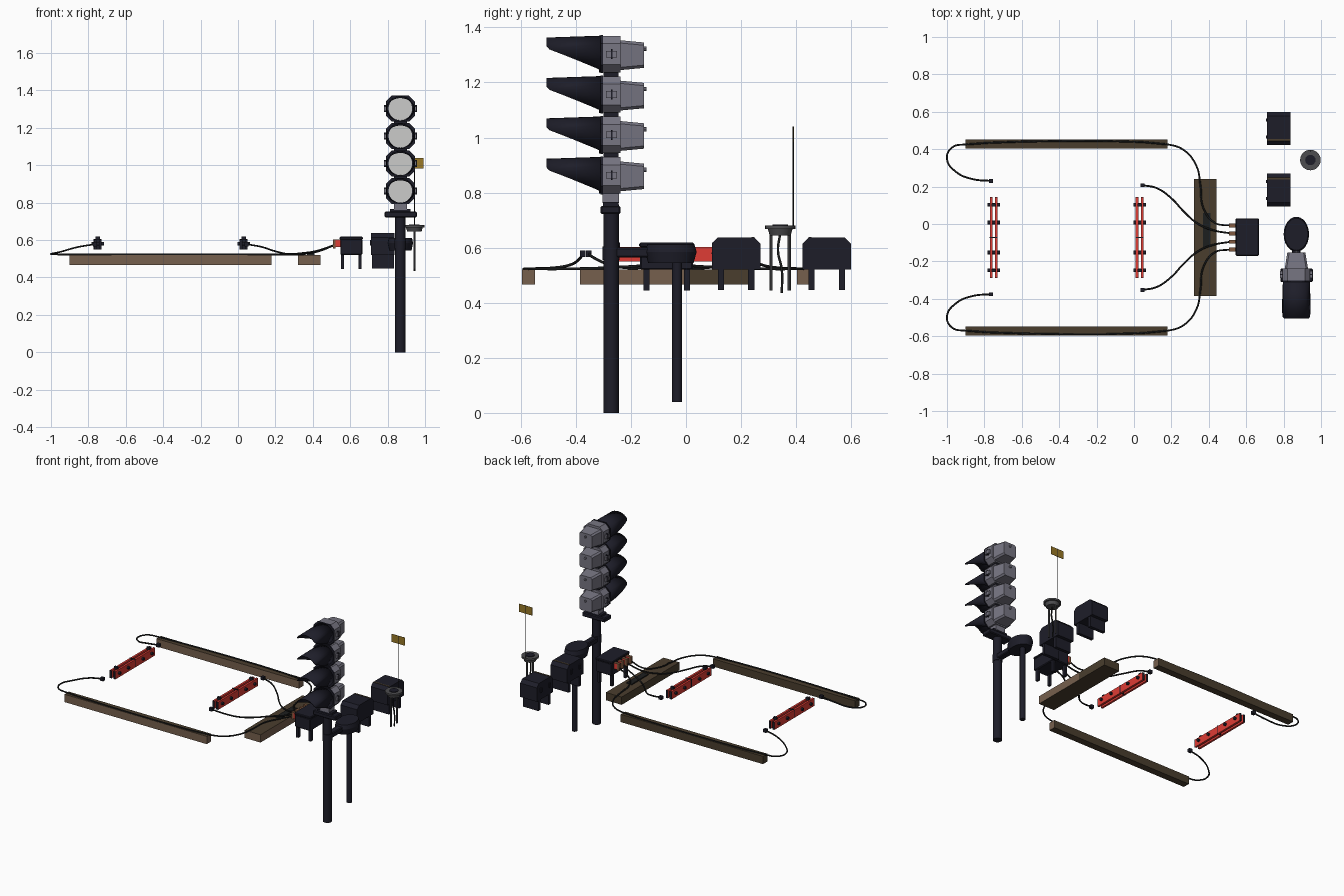
import bpy, bmesh, math
from mathutils import Vector

if "Cube" in bpy.data.objects:
    bpy.data.objects.remove(bpy.data.objects["Cube"])


def mat(name, r, g, b):
    m = bpy.data.materials.new(name)
    m.diffuse_color = (r, g, b, 1)
    m.use_nodes = True
    m.node_tree.nodes["Principled BSDF"].inputs["Base Color"].default_value = m.diffuse_color
    return m


DARK = mat("dark_navy", .0125, .0125, .022)
GREY = mat("housing_grey", .185, .18, .225)
LENS = mat("lens_white", .6, .6, .585)
RED = mat("signal_red", .74, .045, .035)
BROWN = mat("timber_brown", .18, .115, .075)
OLIVE = mat("timber_dark", .068, .048, .027)
BLACK = mat("cable_black", .012, .013, .013)
YELLOW = mat("flag_yellow", .32, .19, .02)
STEEL = mat("steel_dark", .075, .075, .08)
RUST = mat("connector_rust", .22, .10, .05)
MID = -0.0725   # mirror line of the track layout in y


def finish(bm, name, *mats):
    bmesh.ops.recalc_face_normals(bm, faces=bm.faces)
    me = bpy.data.meshes.new(name)
    bm.to_mesh(me)
    bm.free()
    ob = bpy.data.objects.new(name, me)
    bpy.context.collection.objects.link(ob)
    for m in mats:
        me.materials.append(m)
    return ob


def smooth(ob):
    bpy.ops.object.select_all(action='DESELECT')
    ob.select_set(True)
    bpy.context.view_layer.objects.active = ob
    bpy.ops.object.shade_smooth_by_angle(angle=math.radians(40))


def box(name, x, y, z, m, bevel=0, cut_y=None):
    bm = bmesh.new()
    bmesh.ops.create_cube(bm, size=1)
    for v in bm.verts:
        v.co = [a[0] + (c + .5) * (a[1] - a[0]) for a, c in zip((x, y, z), v.co)]
    if bevel:
        bmesh.ops.bevel(bm, geom=list(bm.edges), offset=bevel, segments=1, affect='EDGES')
    if cut_y is not None:
        bmesh.ops.bisect_plane(bm, geom=bm.verts[:] + bm.edges[:] + bm.faces[:],
                               plane_co=(0, cut_y, 0), plane_no=(0, 1, 0))
    return finish(bm, name, m)


def cyl(name, p, q, r, m, n=16, r2=None, sx=1, sy=1):
    p, q = Vector(p), Vector(q)
    bm = bmesh.new()
    bmesh.ops.create_cone(bm, cap_ends=True, segments=n, radius1=r,
                          radius2=r if r2 is None else r2, depth=(q - p).length)
    rot = Vector((0, 0, 1)).rotation_difference(q - p)
    for v in bm.verts:
        v.co = rot @ Vector((v.co.x * sx, v.co.y * sy, v.co.z)) + (p + q) / 2
    ob = finish(bm, name, m)
    smooth(ob)
    return ob


def loft(name, rings, m):
    """Closed solid through equal-length rings of points."""
    bm = bmesh.new()
    vs = [[bm.verts.new(p) for p in r] for r in rings]
    n = len(vs[0])
    for a, b in zip(vs, vs[1:]):
        for i in range(n):
            bm.faces.new((a[i], a[(i + 1) % n], b[(i + 1) % n], b[i]))
    bm.faces.new(vs[0])
    bm.faces.new(vs[-1])
    return finish(bm, name, m)


def cable(name, pts, r=.005):
    cu = bpy.data.curves.new(name, 'CURVE')
    cu.dimensions = '3D'
    cu.bevel_depth, cu.bevel_resolution, cu.resolution_u = r, 1, 6
    cu.use_fill_caps = True
    s = cu.splines.new('BEZIER')
    s.bezier_points.add(len(pts) - 1)
    for b, p in zip(s.bezier_points, pts):
        b.co = p
        b.handle_left_type = b.handle_right_type = 'AUTO'
    ob = bpy.data.objects.new(name, cu)
    bpy.context.collection.objects.link(ob)
    cu.materials.append(BLACK)


def timber(name, x, y, cut_y=None):
    ob = box(name, x, y, (.467, .52), BROWN, 0, cut_y)
    ob.data.materials.append(OLIVE)
    for f in ob.data.polygons:   # weathered top, underside, back and left faces
        f.material_index = int(abs(f.normal.z) > .5 or f.normal.y > .5 or f.normal.x < -.5
                               or (cut_y is not None and f.normal.x > .5 and f.center.y > cut_y))


# Timber beams and mirrored cables
timber("cross_beam", (.32, .44), (-.385, .24), 0)
for s, side in ((1, "back"), (-1, "front")):
    Y = lambda d: MID + s * d
    timber(side + "_beam", (-.9, .18), sorted((Y(.475), Y(.523))))
    cable(side + "_outer_cable", [(x, Y(d), z) for x, d, z in (
        (-.765, .303, .578), (-.86, .312, .562), (-.95, .35, .537), (-1, .42, .526),
        (-.975, .48, .524), (-.9, .498, .523), (.18, .498, .523), (.27, .465, .523),
        (.335, .38, .523), (.355, .28, .525), (.37, .16, .53), (.43, .08, .54), (.52, .064, .575))])
    cable(side + "_inner_cable", [(x, Y(d), z) for x, d, z in (
        (.045, .28, .578), (.12, .265, .565), (.2, .21, .54), (.27, .135, .526),
        (.34, .075, .53), (.42, .04, .542), (.52, .022, .575))])
    for x, d in ((-.765, .303), (.045, .28)):
        box(side + "_cable_plug", (x - .011, x + .011), (Y(d) - .01, Y(d) + .01), (.567, .589), DARK)
    for d in (.064, .022):
        box(side + "_connector", (.507, .522), (Y(d) - .01, Y(d) + .01), (.556, .602), RUST)
        box(side + "_connector_plug", (.515, .55), (Y(d) - .0085, Y(d) + .0085), (.562, .6), RED)
        box(side + "_connector_cap", (.507, .55), (Y(d) - .01, Y(d) + .01), (.6, .604), RUST)

# Cable bundle clamp on the cross beam
box("cable_clamp", (.37, .41), (MID - .05, MID + .13), (.52, .527), BLACK)

# Red paired rails with cross bolts
for cx, side in ((-.75, "left"), (.03, "right")):
    for dx in (-.014, .014):
        box(side + "_red_plate", (cx + dx - .007, cx + dx + .007), (MID - .213, MID + .213), (.55, .603), RED)
        for e in (-.2145, .2145):
            box(side + "_plate_end", (cx + dx - .007, cx + dx + .007),
                (MID + e - .002, MID + e + .002), (.55, .603), DARK)
    for d in (-.175, -.08, .08, .175):
        cyl(side + "_bolt", (cx - .033, MID + d, .58), (cx + .033, MID + d, .58), .01, DARK, 10)
    for d in (-.175, .175):
        box(side + "_bolt_cap", (cx - .012, cx + .012), (MID + d - .008, MID + d + .008), (.6, .618), DARK)
    box(side + "_spacer", (cx - .0215, cx + .0215), (MID - .003, MID + .003), (.55, .607), DARK)

# Controller box on four legs
box("controller_box", (.547, .665), (-.167, .025), (.52, .605), DARK, .005)
box("controller_lid", (.543, .668), (-.17, .03), (.603, .618), DARK, .004)
for x in (.55, .645):
    for y in (-.155, -.008):
        box("controller_leg", (x, x + .016), (y, y + .022), (.445, .525), DARK)

# Two relay boxes with chamfered lids and plate legs
for cy, edge in ((.182, 1), (.511, -1)):
    h = .088
    prof = [(-h, .52), (h, .52), (h, .615), (h - .022, .637), (-h + .022, .637), (-h, .615)]
    loft("relay_box", [[(x, cy + y, z) for y, z in prof] for x in (.712, .838)], DARK)
    for y in (cy - .055, cy + .055):
        box("relay_leg", (.716, .834), (y - .011, y + .011), (.447, .525), DARK)
    for y in (cy - .045, cy + .045):
        box("relay_latch", (.705, .712), (y - .008, y + .008), (.57, .6), DARK)
    y = cy + edge * .061
    box("relay_lid_strip", (.715, .835), (y - .005, y + .005), (.634, .639), OLIVE)

# Signal mast, top bracket and neck
PX, PY = .868, -.272
cyl("signal_mast", (PX, PY, 0), (PX, PY, .757), .028, DARK, 12)
box("mast_bracket", (PX - .085, PX + .088), (-.31, -.238), (.722, .752), DARK, .005)
box("mast_bracket_cap", (PX - .055, PX + .055), (-.302, -.245), (.75, .765), DARK)
box("signal_neck", (PX - .035, PX + .035), (-.303, -.243), (.762, .8), GREY)


def octagon(hw, lo, hi, c, y, z):
    return [(PX + x, y, z + w) for x, w in (
        (-hw + c, lo), (hw - c, lo), (hw, lo + c), (hw, hi - c),
        (hw - c, hi), (-hw + c, hi), (-hw, hi - c), (-hw, lo + c))]


# Four stacked signal lamps
for i in range(4):
    z = .863 + i * .1467
    loft("lamp_body", [octagon(.074, -.066, .066, .028, y, z) for y in (-.303, -.237)], GREY)
    loft("lamp_back", [octagon(.062, -.058, .05, .01, -.237, z),
                       octagon(.048, -.05, .042, .01, -.152, z)], GREY)
    cyl("lamp_knob", (PX, -.155, z + .02), (PX, -.143, z + .02), .008, GREY, 8)
    for s in (-1, 1):
        x = PX + s * .079
        box("lamp_hinge", (x - .008, x + .008), (-.29, -.25), (z - .012, z + .012), GREY)
        box("hinge_pin", (x - .009, x + .009), (-.273, -.267), (z - .018, z + .018), DARK)
    loft("lamp_front_plate", [octagon(.077, -.069, .069, .03, y, z) for y in (-.31, -.302)], DARK)
    cyl("lens", (PX, -.316, z), (PX, -.308, z), .063, LENS, 32)
    if i < 3:
        box("lamp_joint", (PX - .035, PX + .035), (-.3, -.245), (z + .06, z + .09), DARK)
    # Tunnel visor, cut away along the bottom
    bm = bmesh.new()
    rings, N = [], 32
    for k in range(N):
        a = 2 * math.pi * k / N
        sx, sz = math.sin(a) * .072, math.cos(a) * .067
        t = max(0, min(1, (sz + .055) / .085))
        rings.append((bm.verts.new((PX + sx, -.303, z + sz)),
                      bm.verts.new((PX + sx * (1 + .1 * t), -.316 - .19 * t, z + sz - .007 * t))))
    for k in range(N):
        a, b = rings[k], rings[(k + 1) % N]
        bm.faces.new((a[0], b[0], b[1], a[1]))
    v = finish(bm, "lamp_visor", DARK)
    so = v.modifiers.new("thickness", 'SOLIDIFY')
    so.thickness = .004
    smooth(v)

# Oval junction box on its own post, tied to the mast
JY = -.055
cyl("junction_base", (PX, JY, .545), (PX, JY, .585), .06, DARK, 24, .068, 1, 1.38)
cyl("junction_lid", (PX, JY, .585), (PX, JY, .612), .068, DARK, 24, .062, 1, 1.38)
cyl("junction_post", (PX, -.032, .04), (PX, -.032, .55), .018, DARK, 10)
box("junction_arm", (PX - .022, PX + .022), (-.255, -.12), (.565, .6), DARK, .005)
cyl("mast_collar", (PX, PY, .555), (PX, PY, .605), .031, DARK, 12)

# Round stand with legs, hanging cable, whip and flag
AX, AY = .943, .342
cyl("stand_disc", (AX, AY, .668), (AX, AY, .68), .055, STEEL, 24)
cyl("stand_cone", (AX, AY, .645), (AX, AY, .668), .038, STEEL, 20, .045)
cyl("stand_socket", (AX, AY, .679), (AX, AY, .684), .028, DARK, 16)
for y in (AY - .033, AY + .033):
    cyl("stand_leg", (AX, y, .445), (AX, y, .65), .006, STEEL, 8)
cable("hanging_cable", [(AX, AY, .65), (AX, AY - .008, .59), (AX, AY + .006, .52), (AX, AY + .006, .435)])
cyl("whip_rod", (AX, .39, .67), (AX, .39, 1.04), .0025, BLACK, 6)
box("flag", (.893, .993), (.389, .391), (.983, 1.038), YELLOW)
